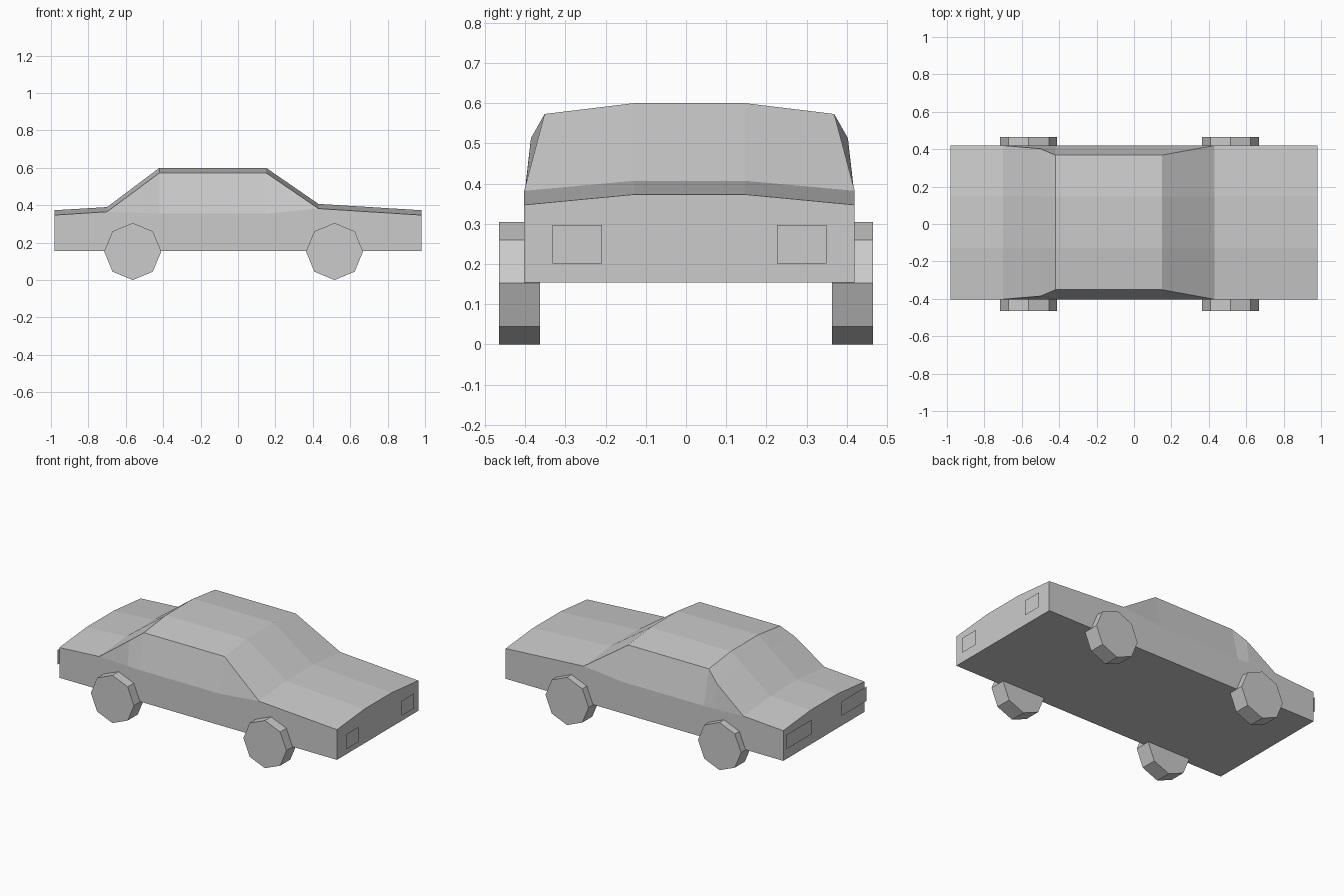
import bpy, bmesh, math
from mathutils import Matrix

cube = bpy.data.objects.get("Cube")
if cube:
    bpy.data.objects.remove(cube, do_unlink=True)

MID_Y = 0.0085  # the body sits slightly off the wheel centre line

paint = bpy.data.materials.new("plain_grey")
paint.use_nodes = True
paint.diffuse_color = (0.6, 0.6, 0.6, 1)
paint.node_tree.nodes["Principled BSDF"].inputs["Base Color"].default_value = (0.6, 0.6, 0.6, 1)


def add_object(name, bm):
    mesh = bpy.data.meshes.new(name)
    bm.to_mesh(mesh)
    bm.free()
    mesh.materials.append(paint)
    obj = bpy.data.objects.new(name, mesh)
    bpy.context.collection.objects.link(obj)
    return obj


# Car body: cross-sections lofted along x
HALF, CROWN, FLOOR = 0.411, 0.1375, 0.154
# x, belt height, shoulder half width, shoulder height, crown height
stations = [
    (-0.982, 0.347, HALF, 0.347, 0.373),
    (-0.70, 0.365, HALF, 0.365, 0.39),
    (-0.50, 0.358, 0.394, 0.513, 0.54),
    (-0.42, 0.355, 0.36, 0.573, 0.60),
    (0.15, 0.355, 0.36, 0.573, 0.60),
    (0.43, 0.382, HALF, 0.382, 0.407),
    (0.982, 0.347, HALF, 0.347, 0.373),
]
bm = bmesh.new()
rings = []
for x, belt, shoulder, shoulder_z, crown_z in stations:
    half = [(HALF, FLOOR), (HALF, belt), (shoulder, shoulder_z), (CROWN, crown_z)]
    outline = half + [(-y, z) for y, z in reversed(half)]
    rings.append([bm.verts.new((x, y + MID_Y, z)) for y, z in outline])
for a, b in zip(rings, rings[1:]):
    for i in range(len(a)):
        j = (i + 1) % len(a)
        bm.faces.new((a[i], a[j], b[j], b[i]))
bm.faces.new(rings[0])
bm.faces.new(rings[-1])
bmesh.ops.remove_doubles(bm, verts=bm.verts, dist=0.0005)
bmesh.ops.recalc_face_normals(bm, faces=bm.faces)
add_object("car_body", bm)

# Eight-sided wheels
for end, x in (("front", 0.516), ("rear", -0.563)):
    for side, sign in (("left", 1), ("right", -1)):
        bm = bmesh.new()
        bmesh.ops.create_cone(bm, cap_ends=True, segments=8,
                              radius1=0.1525, radius2=0.1525, depth=0.102)
        bm.transform(Matrix.Rotation(math.pi / 2, 4, "X"))
        wheel = add_object(f"{end}_wheel_{side}", bm)
        wheel.location = (x, sign * 0.414, 0.1525)


# Flat lamp panels held just off the body ends
def add_lamp(name, x, y, z, width, height):
    bm = bmesh.new()
    w, h = width / 2, height / 2
    corners = [(-w, -h), (w, -h), (w, h), (-w, h)]
    if x < 0:
        corners.reverse()
    bm.faces.new([bm.verts.new((x, y + dy, z + dz)) for dy, dz in corners])
    add_object(name, bm)


for side, sign in (("left", 1), ("right", -1)):
    add_lamp(f"headlamp_{side}", 1.0, MID_Y + sign * 0.279, 0.249, 0.123, 0.096)
    add_lamp(f"tail_lamp_{side}", -1.0, MID_Y + sign * 0.277, 0.277, 0.25, 0.092)
